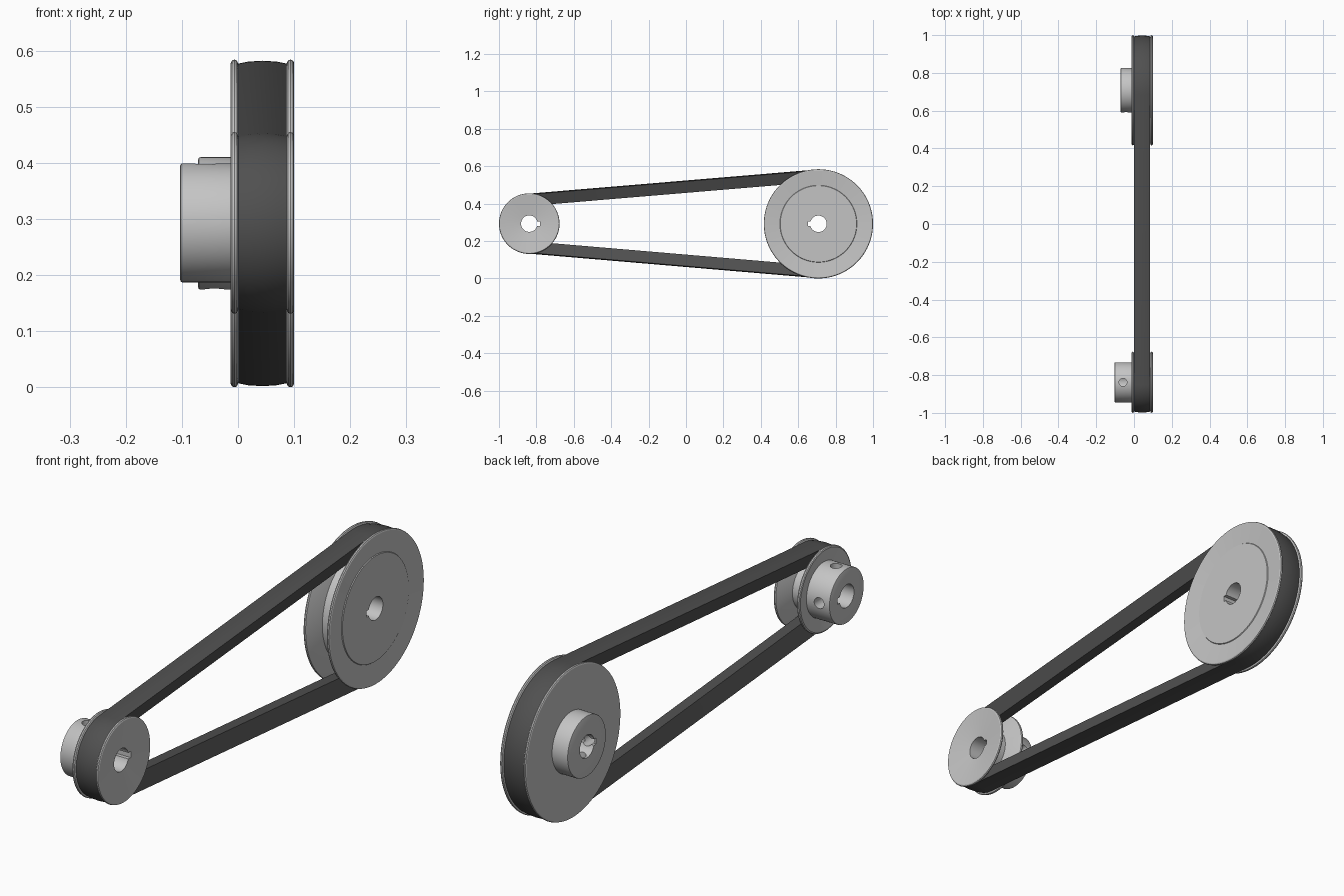
import bpy, bmesh, math
from mathutils import Matrix, Vector

cube = bpy.data.objects.get("Cube")
if cube:
    bpy.data.objects.remove(cube, do_unlink=True)


def material(name, rgb):
    m = bpy.data.materials.new(name)
    m.use_nodes = True
    m.diffuse_color = (*rgb, 1)
    bsdf = next(n for n in m.node_tree.nodes if n.type == 'BSDF_PRINCIPLED')
    bsdf.inputs["Base Color"].default_value = (*rgb, 1)
    return m


STEEL = material("light grey steel", (0.55, 0.55, 0.55))
RUBBER = material("dark grey rubber", (0.08, 0.08, 0.08))

MID = 0.0435          # centre plane of the belt
BELT_DEPTH = 0.066
BORE = 0.044


def add_object(name, bm, mat):
    bmesh.ops.recalc_face_normals(bm, faces=bm.faces)
    mesh = bpy.data.meshes.new(name)
    bm.to_mesh(mesh)
    bm.free()
    if mat:
        mesh.materials.append(mat)
    ob = bpy.data.objects.new(name, mesh)
    bpy.context.collection.objects.link(ob)
    return ob


def smooth(ob):
    bpy.ops.object.select_all(action='DESELECT')
    ob.select_set(True)
    bpy.context.view_layer.objects.active = ob
    bpy.ops.object.shade_smooth_by_angle(angle=math.radians(25))


def skin_loop(rings):
    """Join closed rings of points into a closed tube."""
    bm = bmesh.new()
    vs = [[bm.verts.new(p) for p in ring] for ring in rings]
    n, m = len(vs), len(vs[0])
    for i in range(n):
        a, b = vs[i], vs[(i + 1) % n]
        for j in range(m):
            k = (j + 1) % m
            bm.faces.new((a[j], a[k], b[k], b[j]))
    return bm


def cut(ob, cutter):
    """Apply a boolean difference and discard the cutter."""
    cutter.hide_render = True
    mod = ob.modifiers.new("cut", 'BOOLEAN')
    mod.operation = 'DIFFERENCE'
    mod.solver = 'EXACT'
    mod.object = cutter
    dg = bpy.context.evaluated_depsgraph_get()
    mesh = bpy.data.meshes.new_from_object(ob.evaluated_get(dg))
    ob.modifiers.clear()
    ob.data = mesh
    bpy.data.objects.remove(cutter, do_unlink=True)


def pulley(name, centre, rim, belt_r, hub_x, hub_r, right_face, key_side, screws):
    # Half section as (x, radius): hub, rounded flanges, V groove, dished face
    flange = [(-0.013, rim - 0.006), (-0.0108, rim - 0.0016), (-0.0065, rim),
              (-0.0022, rim - 0.0016), (0, rim - 0.006)]
    floor = belt_r - BELT_DEPTH - 0.002
    left = flange + [(0.0215, floor)]
    profile = [(hub_x, BORE), (hub_x, hub_r - 0.004), (hub_x + 0.0012, hub_r - 0.0012),
               (hub_x + 0.004, hub_r), (-0.004, hub_r)]
    profile += left + [(2 * MID - x, r) for x, r in reversed(left)] + right_face
    steps = 96
    rings = []
    for i in range(steps):
        a = 2 * math.pi * i / steps
        rings.append([(x, r * math.cos(a), r * math.sin(a)) for x, r in profile])
    ob = add_object(name, skin_loop(rings), STEEL)

    # Keyway along the bore
    bm = bmesh.new()
    bmesh.ops.create_cube(bm, size=1, matrix=Matrix.Translation((0, key_side * 0.04, 0))
                          @ Matrix.Diagonal((0.6, 0.033, 0.024, 1)))
    cut(ob, add_object("keyway_cutter", bm, None))

    # Set screw holes through the hub wall
    for d in screws:
        d = Vector(d)
        bm = bmesh.new()
        turn = d.to_track_quat('Z', 'Y').to_matrix().to_4x4()
        pos = Vector(((hub_x - 0.013) / 2, 0, 0)) + d * 0.09
        bmesh.ops.create_cone(bm, cap_ends=True, segments=24, radius1=0.021, radius2=0.021,
                              depth=0.14, matrix=Matrix.Translation(pos) @ turn)
        cut(ob, add_object("screw_cutter", bm, None))
    ob.location = (0, *centre)
    smooth(ob)


SMALL, LARGE = (-0.838, 0.293), (0.708, 0.292)
SMALL_R, LARGE_R = 0.160, 0.290

pulley("small_pulley", SMALL, 0.162, SMALL_R, -0.103, 0.106,
       [(0.086, BORE)], 1, [(0, 0, 1), (0, 1, 0)])
pulley("large_pulley", LARGE, 0.292, LARGE_R, -0.071, 0.118,
       [(0.092, 0.206), (0.095, 0.204), (0.095, BORE)], -1, [(0, 0, -1), (0, -1, 0)])

# V belt: crowned wedge section swept around both pulleys
section = [(-0.0425, -0.005), (-0.025, -0.0015), (0, 0), (0.025, -0.0015), (0.0425, -0.005),
           (0.021, -BELT_DEPTH), (-0.021, -BELT_DEPTH)]
tilt = math.asin((LARGE_R - SMALL_R) / (LARGE[0] - SMALL[0]))
top = math.pi / 2 + tilt
rings = []
for (cy, cz), radius, start, end in ((LARGE, LARGE_R, top, -top),
                                     (SMALL, SMALL_R, -top, top - 2 * math.pi)):
    for i in range(49):
        a = start + (end - start) * i / 48
        rings.append([(MID + x, cy + (radius + n) * math.cos(a), cz + (radius + n) * math.sin(a))
                      for x, n in section])
smooth(add_object("drive_belt", skin_loop(rings), RUBBER))
